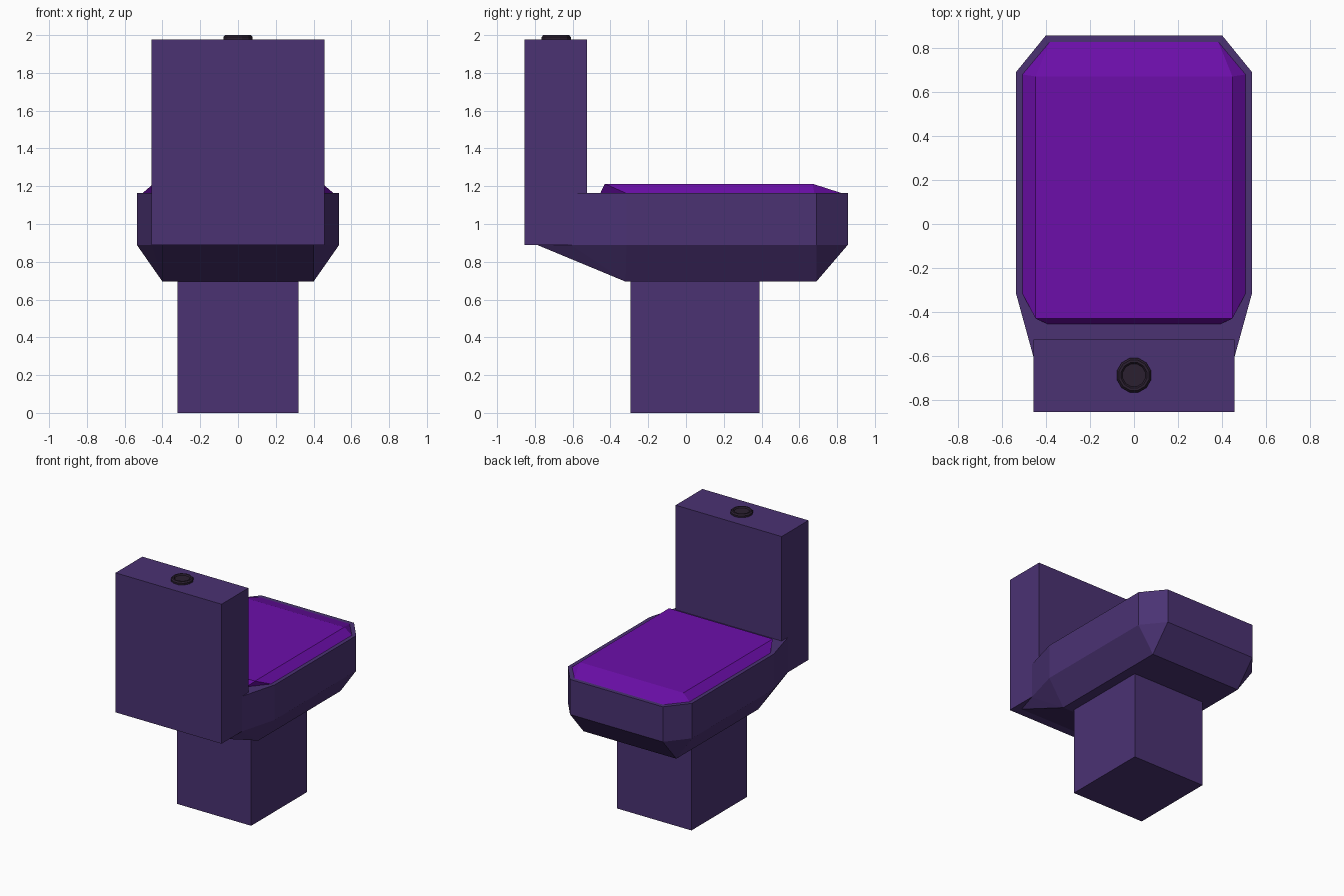
import bpy, bmesh, math
from mathutils import Vector

if "Cube" in bpy.data.objects:
    bpy.data.objects.remove(bpy.data.objects["Cube"])


def material(name, rgb):
    m = bpy.data.materials.new(name)
    m.diffuse_color = (*rgb, 1)
    m.use_nodes = True
    m.node_tree.nodes["Principled BSDF"].inputs["Base Color"].default_value = m.diffuse_color
    return m


BODY = material("dusky purple", (0.069, 0.032, 0.171))
SEAT = material("bright violet", (0.15, 0.0045, 0.40))
DARK = material("button black", (0.024, 0.014, 0.030))


def finish(name, bm, mat):
    bmesh.ops.recalc_face_normals(bm, faces=bm.faces[:])
    me = bpy.data.meshes.new(name)
    bm.to_mesh(me)
    bm.free()
    me.materials.append(mat)
    ob = bpy.data.objects.new(name, me)
    bpy.context.collection.objects.link(ob)
    return ob


def hull(name, half_points, mat):
    """Convex solid from points on the +x side, mirrored across x."""
    bm = bmesh.new()
    for x, y, z in half_points:
        for s in (1, -1):
            bm.verts.new((s * x, y, z))
    res = bmesh.ops.convex_hull(bm, input=bm.verts[:])
    junk = {e for e in res["geom_interior"] + res["geom_unused"]
            if isinstance(e, bmesh.types.BMVert)}
    bmesh.ops.delete(bm, geom=list(junk), context='VERTS')
    bmesh.ops.dissolve_limit(bm, angle_limit=0.01, verts=bm.verts[:], edges=bm.edges[:])
    return finish(name, bm, mat)


def box(name, x, y0, y1, z0, z1, mat):
    return hull(name, [(x, y, z) for y in (y0, y1) for z in (z0, z1)], mat)


def lathe(name, profile, sides, y, mat):
    """Closed turned solid around a vertical axis at (0, y)."""
    bm = bmesh.new()
    rings = [[bm.verts.new((r * math.cos(a), y + r * math.sin(a), z))
              for a in (2 * math.pi * (i + 0.5) / sides for i in range(sides))]
             for r, z in profile]
    for lo, hi in zip(rings, rings[1:]):
        for i in range(sides):
            j = (i + 1) % sides
            bm.faces.new((lo[i], lo[j], hi[j], hi[i]))
    bm.faces.new(rings[0])
    bm.faces.new(rings[-1])
    return finish(name, bm, mat)


# Pedestal and cistern
box("pedestal", 0.32, -0.295, 0.39, 0, 0.70, BODY)
box("cistern", 0.457, -0.855, -0.525, 0.89, 1.977, BODY)

# Bowl: straight-walled rim band, then a tapered underside
outline = [(0.40, 0.857), (0.536, 0.69), (0.536, -0.315), (0.455, -0.61), (0.40, -0.79)]
hull("bowl_rim", [(x, y, z) for x, y in outline for z in (0.89, 1.163)], BODY)
hull("bowl_underside", [(x, y, 0.89) for x, y in outline]
     + [(0.40, 0.69, 0.695), (0.40, -0.32, 0.695)], BODY)

# Seat lid with sloped edges
hull("seat_lid", [(0.38, 0.835, 1.16), (0.51, 0.68, 1.16), (0.51, -0.31, 1.16),
                  (0.39, -0.455, 1.16), (0.447, 0.67, 1.213), (0.447, -0.43, 1.213)], SEAT)

# Flush button with a raised ring and sunken middle
lathe("flush_button", [(0.08, 1.97), (0.08, 1.99), (0.071, 2.0), (0.06, 2.0), (0.053, 1.992)],
      12, -0.687, DARK)
